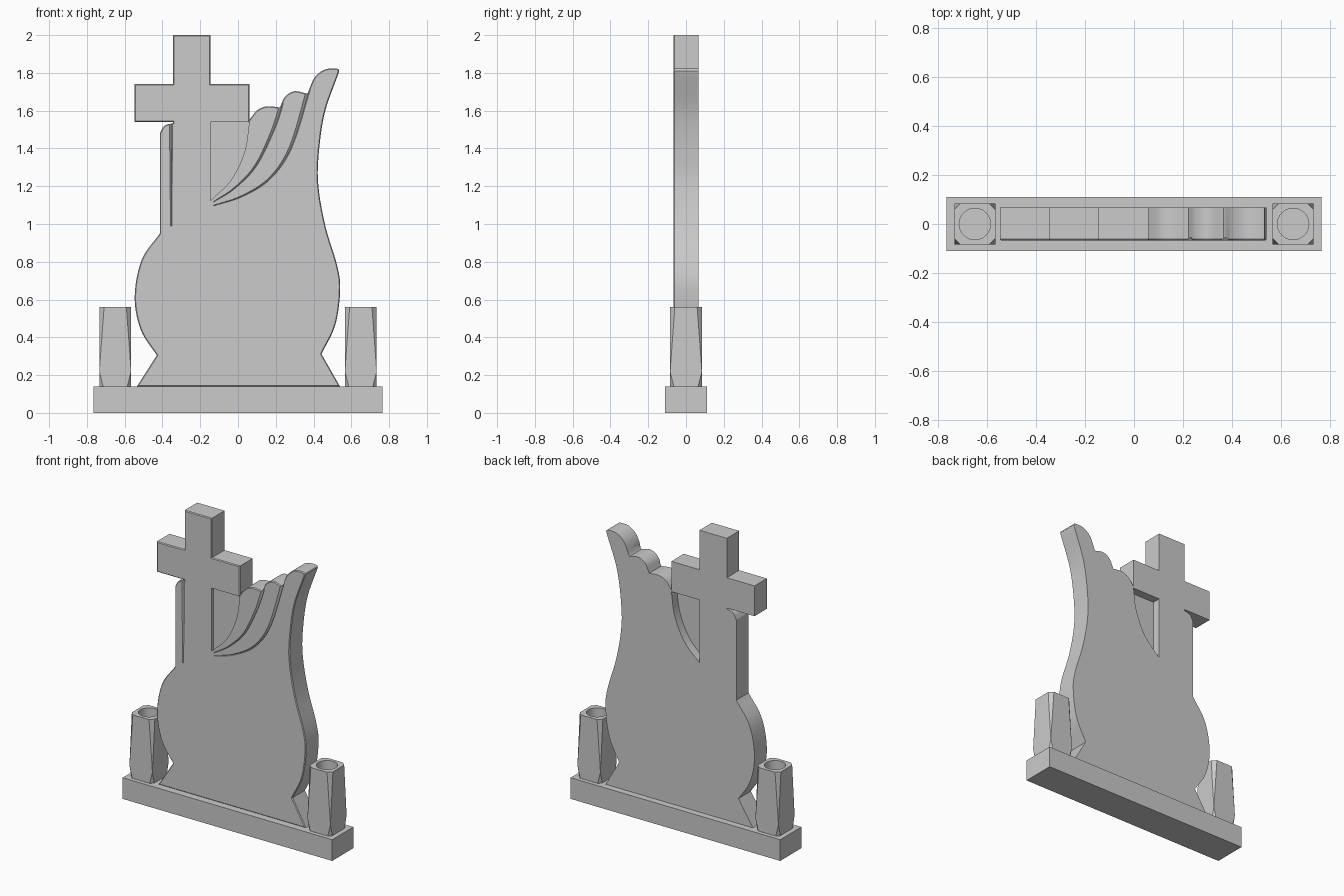
import bpy, bmesh, math
from mathutils import Vector

if "Cube" in bpy.data.objects:
    bpy.data.objects.remove(bpy.data.objects["Cube"])

FRONT, BACK = -0.067, 0.067


def spline(pts, n=7):
    # smooth curve through the given points
    p = [Vector(q) for q in pts]
    p = [2 * p[0] - p[1]] + p + [2 * p[-1] - p[-2]]
    out = []
    for i in range(1, len(p) - 2):
        a, b, c, d = p[i - 1:i + 3]
        for k in range(n):
            t = k / n
            out.append(0.5 * (2 * b + (c - a) * t + (2 * a - 5 * b + 4 * c - d) * t * t
                              + (3 * b - a - 3 * c + d) * t ** 3))
    return out + [p[-2]]


def finish(bm, name):
    bmesh.ops.recalc_face_normals(bm, faces=bm.faces)
    me = bpy.data.meshes.new(name)
    bm.to_mesh(me)
    bm.free()
    ob = bpy.data.objects.new(name, me)
    bpy.context.collection.objects.link(ob)
    return ob


def prism(name, outline, y0, y1, bevel=0):
    # x-z outline extruded along y, with optional chamfer round the front
    bm = bmesh.new()
    f = bm.faces.new([bm.verts.new((x, y1, z)) for x, z in outline])
    ext = bmesh.ops.extrude_face_region(bm, geom=[f], use_keep_orig=True)["geom"]
    for v in ext:
        if isinstance(v, bmesh.types.BMVert):
            v.co.y = y0
    bmesh.ops.recalc_face_normals(bm, faces=bm.faces)
    if bevel:
        edges = [e for e in bm.edges if all(abs(v.co.y - y0) < 1e-6 for v in e.verts)]
        bmesh.ops.bevel(bm, geom=edges, offset=bevel, segments=1, affect='EDGES',
                        clamp_overlap=False)
    return finish(bm, name)


def groove(name, path, w0, w1, depth):
    # tapering V-shaped cutter running along the front face
    bm = bmesh.new()
    rings = []
    for i, p in enumerate(path):
        t = i / (len(path) - 1)
        w = w0 + (w1 - w0) * t
        d = (path[min(i + 1, len(path) - 1)] - path[max(i - 1, 0)]).normalized()
        side = Vector((-d.y, d.x))
        rings.append([bm.verts.new((p.x + side.x * s * w, y, p.y + side.y * s * w))
                      for s, y in ((-1.0, FRONT - 0.012), (0.6, FRONT - 0.012),
                                   (0.25, FRONT + depth * (1 - 0.6 * t)))])
    for a, b in zip(rings, rings[1:]):
        for k in range(3):
            bm.faces.new((a[k], a[(k + 1) % 3], b[(k + 1) % 3], b[k]))
    bm.faces.new(rings[0])
    bm.faces.new(rings[-1])
    return finish(bm, name)


def cut(ob, cutter):
    m = ob.modifiers.new("cut", 'BOOLEAN')
    m.operation, m.solver, m.object = 'DIFFERENCE', 'EXACT', cutter
    bpy.context.view_layer.objects.active = ob
    bpy.ops.object.modifier_apply(modifier=m.name)
    bpy.data.objects.remove(cutter)


# plinth
prism("plinth", [(-0.765, 0), (0.765, 0), (0.765, 0.14), (-0.765, 0.14)], -0.11, 0.11)

# headstone outline: left bulge, shoulder, cross, draped lobes, right flank
left_bulge = spline([(-0.43, 0.305), (-0.515, 0.44), (-0.547, 0.615), (-0.51, 0.81), (-0.414, 0.95)])
shoulder = spline([(-0.414, 1.48), (-0.39, 1.52), (-0.345, 1.534)], 4)
cross = [(-0.345, 1.54), (-0.547, 1.54), (-0.547, 1.74), (-0.345, 1.74), (-0.345, 2.0),
         (-0.145, 2.0), (-0.145, 1.74), (0.06, 1.74), (0.06, 1.55)]
lobe_1 = spline([(0.07, 1.565), (0.105, 1.605), (0.155, 1.623), (0.222, 1.617)], 5)
lobe_2 = spline([(0.225, 1.625), (0.25, 1.675), (0.30, 1.703), (0.365, 1.69)], 5)
lobe_3 = spline([(0.37, 1.695), (0.405, 1.775), (0.46, 1.818), (0.525, 1.822), (0.536, 1.81)], 5)
flank = spline([(0.533, 1.80), (0.457, 1.58), (0.425, 1.34), (0.428, 1.18), (0.465, 0.98),
                (0.525, 0.78), (0.541, 0.65), (0.515, 0.465), (0.442, 0.312)])
outline = ([(-0.535, 0.14)] + left_bulge + shoulder + cross + lobe_1 + lobe_2 + lobe_3
           + flank + [(0.54, 0.14)])
stone = prism("headstone_with_cross", outline, FRONT, BACK, 0.005)

# recessed window under the cross arm, sunk from both sides
window = [(-0.145, 1.54)] + spline([(-0.145, 1.125), (-0.035, 1.235), (0.035, 1.385), (0.06, 1.54)])
cut(stone, prism("window_front", window, FRONT - 0.05, FRONT + 0.02))
cut(stone, prism("window_back", window, BACK - 0.055, BACK + 0.05))

# carved drapery folds and the line beside the cross shaft
folds = [[(0.226, 1.66), (0.222, 1.61), (0.175, 1.475), (0.09, 1.305), (-0.02, 1.19), (-0.13, 1.118)],
         [(0.375, 1.74), (0.363, 1.68), (0.275, 1.40), (0.165, 1.24), (0.02, 1.148), (-0.13, 1.098)]]
for pts in folds:
    cut(stone, groove("fold_cutter", spline(pts), 0.028, 0.007, 0.014))
cut(stone, groove("shaft_cutter", spline([(-0.355, 1.535), (-0.355, 1.25), (-0.355, 0.99)], 2),
                  0.018, 0.014, 0.014))

# flower vases: square blocks whose corner chamfers close to a point low down
for name, cx in (("left_vase", -0.65), ("right_vase", 0.65)):
    h, c = 0.084, 0.025
    bm = bmesh.new()
    for z, ch in ((0.14, 0.02), (0.22, 0), (0.56, c)):
        for sx in (-1, 1):
            for sy in (-1, 1):
                bm.verts.new((cx + sx * h, sy * (h - ch), z))
                if ch:
                    bm.verts.new((cx + sx * (h - ch), sy * h, z))
    bmesh.ops.convex_hull(bm, input=bm.verts)
    bmesh.ops.dissolve_limit(bm, angle_limit=math.radians(1), verts=bm.verts, edges=bm.edges)
    vase = finish(bm, name)
    bpy.ops.mesh.primitive_cylinder_add(vertices=40, radius=0.064, depth=0.4, location=(cx, 0, 0.56))
    cut(vase, bpy.context.object)

# smooth curved walls, crisp edges
for ob in bpy.data.objects:
    bpy.ops.object.select_all(action='DESELECT')
    ob.select_set(True)
    bpy.context.view_layer.objects.active = ob
    bpy.ops.object.shade_smooth_by_angle(angle=math.radians(25))
